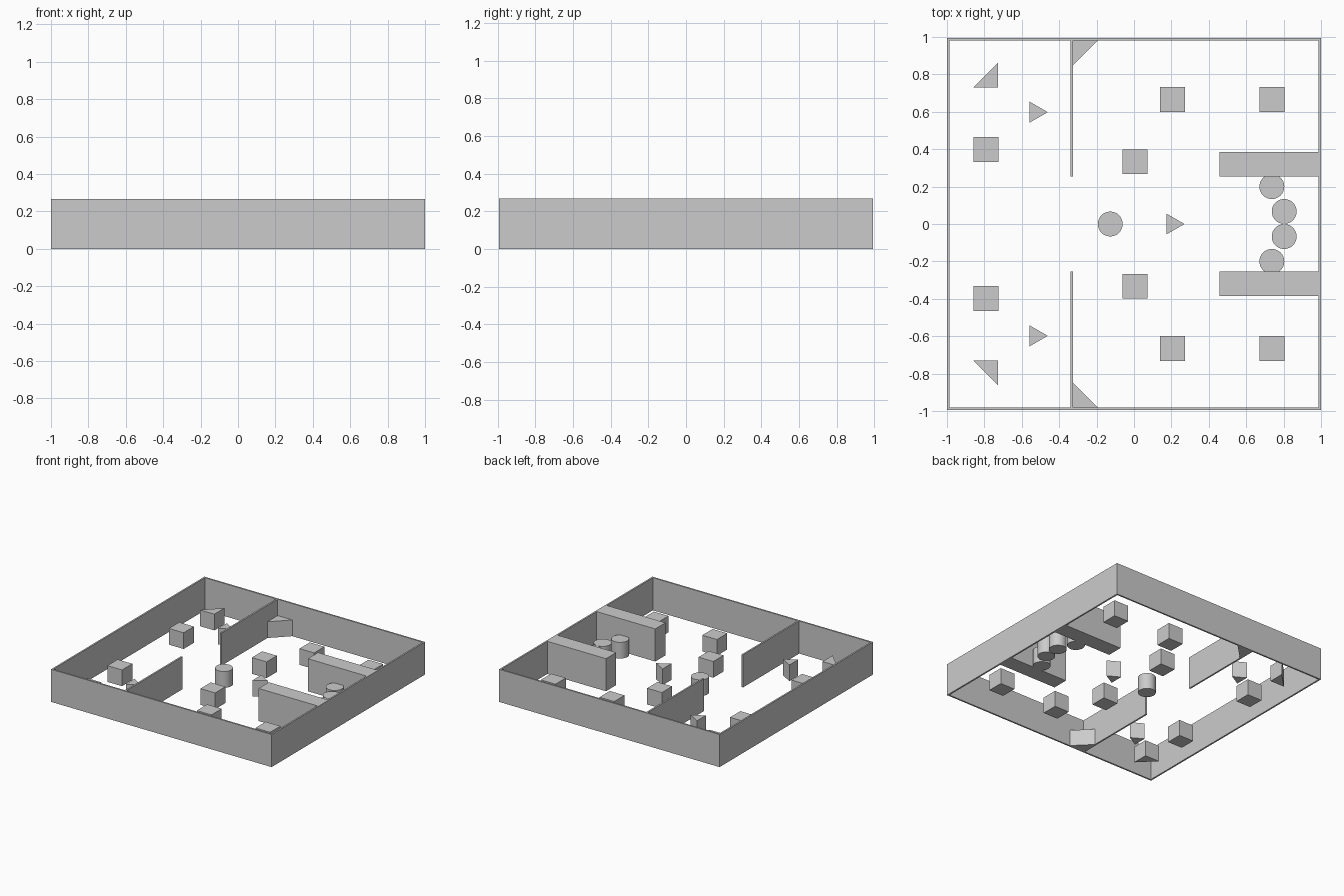
import bpy, bmesh, math

if "Cube" in bpy.data.objects:
    bpy.data.objects.remove(bpy.data.objects["Cube"])

H = 0.267      # wall height
B = 0.133      # block size and height
T = 0.0133     # wall thickness
Y = 0.9933     # half depth
PX = -0.3333   # partition centre


def prism(name, pts, h):
    """Extrude a plan outline upwards from the ground."""
    bm = bmesh.new()
    face = bm.faces.new([bm.verts.new((x, y, 0)) for x, y in pts])
    ext = bmesh.ops.extrude_face_region(bm, geom=[face])
    for v in ext["geom"]:
        if isinstance(v, bmesh.types.BMVert):
            v.co.z = h
    bmesh.ops.recalc_face_normals(bm, faces=bm.faces[:])
    me = bpy.data.meshes.new(name)
    bm.to_mesh(me)
    bm.free()
    ob = bpy.data.objects.new(name, me)
    bpy.context.collection.objects.link(ob)
    return ob


def box(name, x0, x1, y0, y1, h):
    return prism(name, [(x0, y0), (x1, y0), (x1, y1), (x0, y1)], h)


def ngon(name, x, y, r, n, h):
    step = 2 * math.pi / n
    ob = prism(name, [(x + r * math.cos(i * step), y + r * math.sin(i * step))
                      for i in range(n)], h)
    if n > 8:
        bpy.ops.object.select_all(action='DESELECT')
        ob.select_set(True)
        bpy.context.view_layer.objects.active = ob
        bpy.ops.object.shade_smooth_by_angle()
    return ob


# Left and right outer walls
box("left_wall", -1, -1 + T, -Y, Y, H)
box("right_wall", 1 - T, 1, -Y, Y, H)

# Everything mirrored across the long axis
for s, side in ((1, "back"), (-1, "front")):
    box(side + "_wall", -1 + T, 1 - T, s * (Y - T), s * Y, H)
    box(side + "_partition", PX - T / 2, PX + T / 2, s * 0.253, s * (Y - T), H)
    box(side + "_thick_wall", 0.456, 1 - T, s * 0.253, s * 0.385, H)

    # Square blocks
    for i, (x, y) in enumerate(((-0.792, 0.399), (0.006, 0.333),
                                (0.205, 0.665), (0.737, 0.665))):
        box(f"{side}_block_{i}", x - B / 2, x + B / 2,
            s * (y - B / 2), s * (y + B / 2), B)

    # Right-angled wedges: one free-standing, one in the partition corner
    prism(side + "_wedge", [(-0.857, s * 0.731), (-0.726, s * 0.731),
                            (-0.726, s * 0.862)], B)
    cx, cy = PX + T / 2, Y - T
    prism(side + "_corner_wedge", [(cx, s * cy), (cx + B, s * cy),
                                   (cx, s * (cy - B))], B)

    # Triangular post and the pair of round posts between the thick walls
    ngon(side + "_triangle_post", -0.526, s * 0.598, 0.065, 3, B)
    for i, (x, y) in enumerate(((0.737, 0.2), (0.803, 0.067))):
        ngon(f"{side}_round_post_{i}", x, s * y, B / 2, 32, B)

# Posts on the centre line
ngon("centre_round_post", -0.127, 0, B / 2, 32, B)
ngon("centre_triangle_post", 0.205, 0, 0.065, 3, B)
